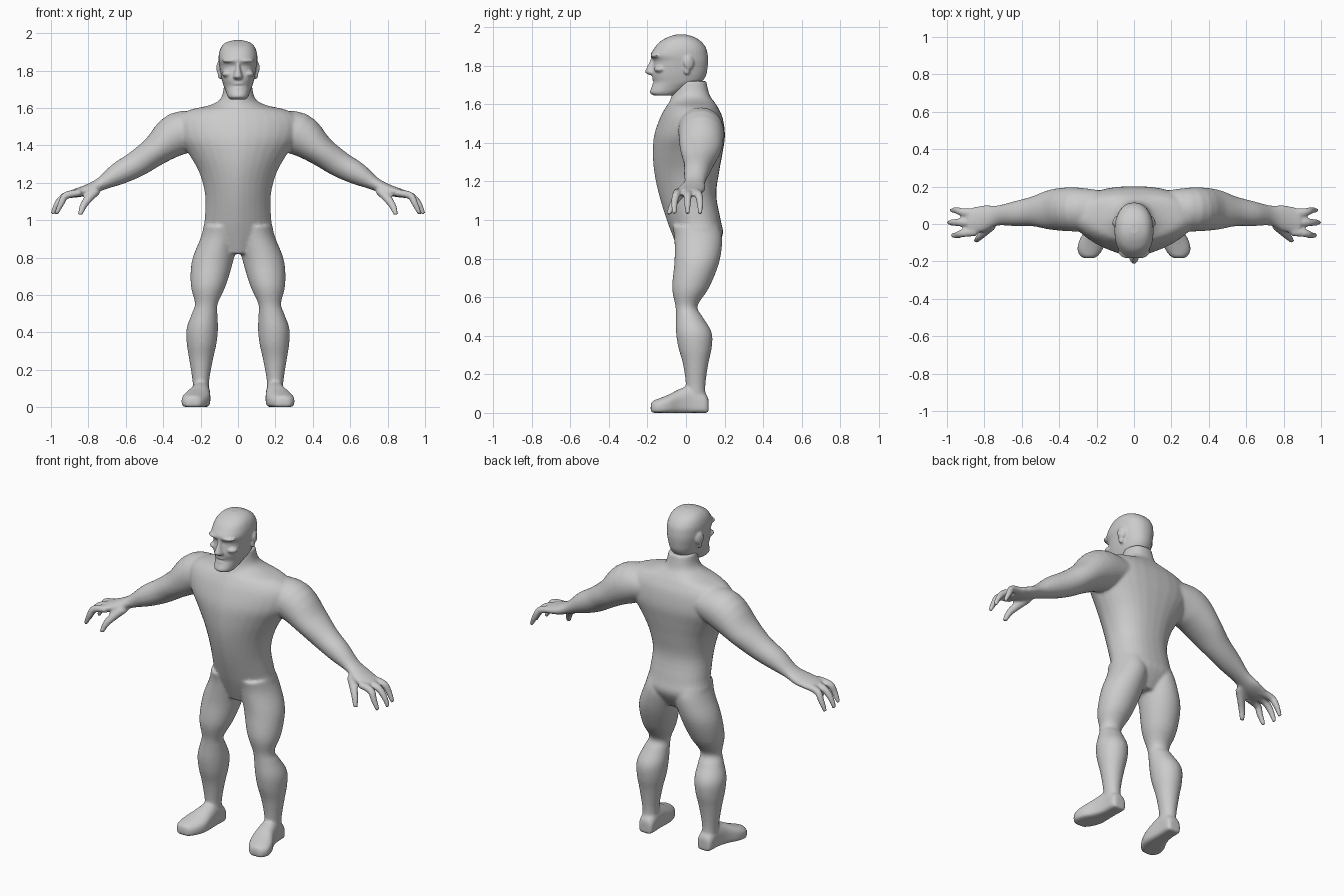
import bpy, bmesh, math
from mathutils import Vector, Matrix

X, Y, Z = Vector((1, 0, 0)), Vector((0, 1, 0)), Vector((0, 0, 1))
STEPS, SIDES = 4, 32

cube = bpy.data.objects.get("Cube")
if cube:
    bpy.data.objects.remove(cube, do_unlink=True)

skin = bpy.data.materials.new("plain grey")
skin.use_nodes = True
grey = (0.6, 0.6, 0.6, 1)
skin.diffuse_color = grey
skin.node_tree.nodes["Principled BSDF"].inputs["Base Color"].default_value = grey


def spline(rows):
    """Smooth the section list with Catmull-Rom interpolation."""
    out = []
    for i in range(len(rows) - 1):
        p0, p1, p2, p3 = (rows[min(max(i + k, 0), len(rows) - 1)] for k in (-1, 0, 1, 2))
        for s in range(STEPS):
            t = s / STEPS
            out.append([b + t / 2 * (c - a + t * (2*a - 5*b + 4*c - d + t * (3*(b - c) + d - a)))
                        for a, b, c, d in zip(p0, p1, p2, p3)])
    return out + [list(rows[-1])]


def power(value, n):
    return math.copysign(abs(value) ** (2 / n), value)


def loft(bm, rows, axis, tangent=None, low=2, high=2):
    """Skin rings of (x, y, z, radius on axis, radius across it)."""
    rows = spline(rows)
    rings = []
    for i, row in enumerate(rows):
        centre = Vector(row[:3])
        t = tangent or Vector(rows[min(i + 1, len(rows) - 1)][:3]) - Vector(rows[max(i - 1, 0)][:3])
        across = t.cross(axis).normalized()
        ring = []
        for k in range(SIDES):
            a = math.tau * k / SIDES
            n = high if math.sin(a) > 0 else low
            ring.append(bm.verts.new(centre + axis * row[3] * power(math.cos(a), n)
                                     + across * row[4] * power(math.sin(a), n)))
        rings.append(ring)
    faces = [bm.faces.new(rings[0][::-1]), bm.faces.new(rings[-1])]
    for r, s in zip(rings, rings[1:]):
        for k in range(SIDES):
            j = (k + 1) % SIDES
            faces.append(bm.faces.new((r[k], r[j], s[j], s[k])))
    bmesh.ops.recalc_face_normals(bm, faces=faces)


def stack(bm, rows, low=2, high=2):
    """Horizontal rings of (z, x from, x to, y from, y to)."""
    loft(bm, [((a + b) / 2, (c + d) / 2, z, (b - a) / 2, (d - c) / 2)
              for z, a, b, c, d in rows], X, Z, low, high)


def ball(bm, centre, size, turn=0):
    place = Matrix.Translation(centre) @ Matrix.Rotation(turn, 4, 'Z') @ Matrix.Diagonal((*size, 1))
    bmesh.ops.create_uvsphere(bm, u_segments=24, v_segments=16, radius=1, matrix=place)


def finish(bm, name, voxel, rounds):
    """Mirror the half, fuse the overlapping forms and soften the joins."""
    mesh = bpy.data.meshes.new(name)
    bm.to_mesh(mesh)
    bm.free()
    mesh.materials.append(skin)
    obj = bpy.data.objects.new(name, mesh)
    bpy.context.collection.objects.link(obj)
    mirror = obj.modifiers.new("mirror", 'MIRROR')
    mirror.use_mirror_merge = False
    fuse = obj.modifiers.new("fuse", 'REMESH')
    fuse.mode = 'VOXEL'
    fuse.voxel_size = voxel
    fuse.use_smooth_shade = True
    soft = obj.modifiers.new("soften", 'SMOOTH')
    soft.factor = 0.5
    soft.iterations = rounds


body = bmesh.new()

# Torso and neck: flat back, keeled chest
torso = [(.82, .10, -.03, .13), (.92, .185, -.07, .19), (1.0, .178, -.10, .18),
         (1.13, .175, -.14, .157), (1.25, .205, -.165, .172), (1.35, .26, -.172, .19),
         (1.44, .32, -.165, .202), (1.53, .33, -.135, .19), (1.585, .27, -.105, .165),
         (1.615, .15, -.085, .145), (1.65, .092, -.075, .122), (1.72, .075, -.06, .105)]
stack(body, [(z, -w, w, f, b) for z, w, f, b in torso], low=1.65, high=2.4)

# Leg
stack(body, [(.97, .01, .18, -.07, .17), (.9, .0, .202, -.06, .188), (.78, .026, .247, -.06, .172),
             (.65, .065, .252, -.072, .12), (.555, .108, .23, -.055, .06),
             (.50, .11, .247, -.052, .085), (.42, .107, .275, -.052, .132),
             (.34, .115, .274, -.04, .134), (.25, .135, .26, -.015, .115),
             (.13, .155, .242, .0, .1), (.04, .15, .24, -.01, .11)])

# Foot, toes turned out
foot = [(.117, .165, .225, .07), (.10, .15, .24, .10), (.03, .15, .245, .14), (-.03, .148, .262, .125),
        (-.09, .15, .293, .095), (-.14, .17, .302, .075), (-.172, .195, .285, .062),
        (-.183, .215, .265, .045)]
loft(body, [((a + b) / 2, y, h / 2, (b - a) / 2, h / 2) for y, a, b, h in foot],
     X, -Y, low=5, high=2.2)

# Arm and palm
loft(body, [(.18, .07, 1.49, .11, .09), (.32, .078, 1.462, .118, .115), (.44, .077, 1.372, .108, .082),
            (.54, .068, 1.302, .08, .071), (.64, .055, 1.248, .066, .06), (.73, .045, 1.195, .054, .036),
            (.8, .03, 1.163, .07, .03), (.885, .012, 1.14, .072, .022)], Y)

# Three curled fingers and a thumb
for y, tip, length in ((.055, .073, .97), (.01, .008, .985), (-.04, -.06, .965)):
    loft(body, [(.84, y, 1.147, .024, .02), (.92, (y + tip) / 2, 1.132, .022, .02),
                (length - .02, tip, 1.09, .018, .017), (length + .008, tip, 1.032, .012, .011)], Y)
loft(body, [(.75, .0, 1.165, .03, .025), (.79, -.035, 1.125, .026, .024),
            (.825, -.068, 1.08, .02, .02), (.845, -.09, 1.028, .013, .013)], Y)

finish(body, "body", .008, 6)

# Skull and jaw
head = bmesh.new()
skull = [(1.645, .042, -.165, -.06), (1.66, .055, -.188, -.03), (1.69, .066, -.178, .03),
         (1.715, .076, -.168, .08), (1.75, .086, -.176, .104), (1.79, .094, -.172, .112),
         (1.825, .1, -.168, .115), (1.855, .104, -.184, .113), (1.89, .102, -.165, .105),
         (1.925, .09, -.135, .08), (1.95, .065, -.09, .04), (1.962, .025, -.05, .0)]
stack(head, [(z, -w, w, f, b) for z, w, f, b in skull], low=2.3, high=2.2)

# Nose
nose = [(1.752, .02, -.188), (1.765, .027, -.212), (1.785, .021, -.207), (1.82, .013, -.19), (1.85, .012, -.18)]
stack(head, [(z, -w, w, f, -.13) for z, w, f in nose])

# Brow, cheekbone, lips and ear
ball(head, (.045, -.158, 1.853), (.042, .024, .012), .3)
ball(head, (.055, -.135, 1.782), (.032, .03, .018), .4)
ball(head, (.0, -.162, 1.73), (.032, .014, .007))
ball(head, (.0, -.162, 1.703), (.028, .014, .007))
ball(head, (.1, .015, 1.815), (.013, .028, .037), .35)
ball(head, (.096, .005, 1.775), (.011, .016, .022), .3)

finish(head, "head", .006, 4)
